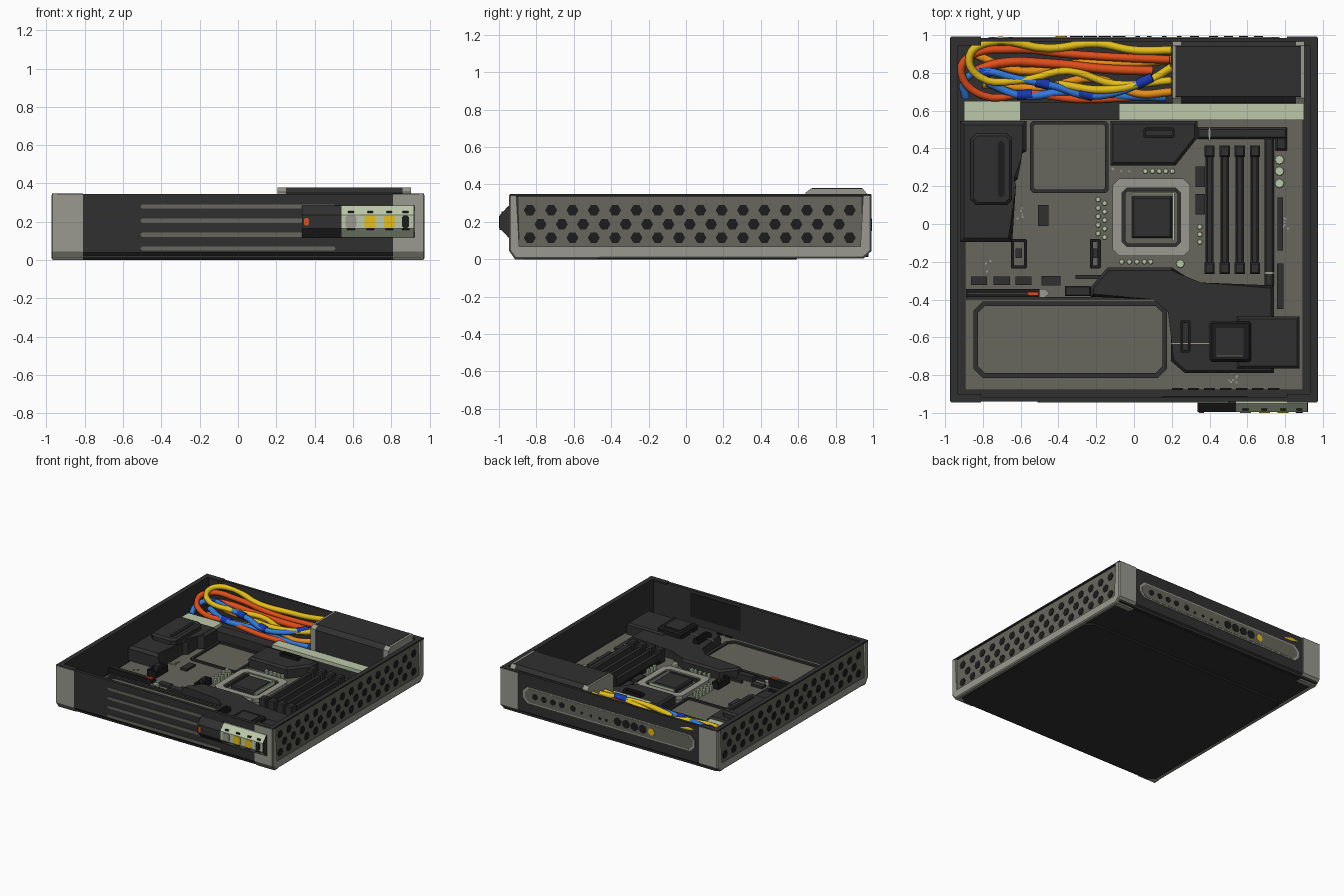
import bpy, bmesh, math, random
from mathutils import Vector

if "Cube" in bpy.data.objects:
    bpy.data.objects.remove(bpy.data.objects["Cube"])
random.seed(3)

COL = {"dark": (.03, .03, .03), "black": (.012, .012, .012), "board_grey": (.135, .135, .11),
       "silver": (.32, .32, .28), "pale_green": (.5, .58, .40), "yellow": (.78, .52, .01),
       "red_orange": (.75, .075, .01), "orange": (.8, .27, .01), "blue": (.03, .2, .75), "navy": (.01, .04, .45)}
MAT = {}
for n, c in COL.items():
    MAT[n] = bpy.data.materials.new(n)
    MAT[n].diffuse_color = (*c, 1)
DZ = 0  # height offset for the group being built


def finish(name, bm, mat):
    bmesh.ops.recalc_face_normals(bm, faces=bm.faces)
    bmesh.ops.translate(bm, verts=bm.verts, vec=(0, 0, DZ))
    me = bpy.data.meshes.new(name)
    bm.to_mesh(me)
    bm.free()
    me.materials.append(MAT[mat])
    ob = bpy.data.objects.new(name, me)
    bpy.context.collection.objects.link(ob)
    return ob


def prism(name, pts, axis, a, b, mat, bev=0):
    """Extrude a 2D outline along an axis from a to b; bev chamfers the b rim."""
    put = {'z': lambda p, h: (p[0], p[1], h), 'x': lambda p, h: (h, p[0], p[1]),
           'y': lambda p, h: (p[0], h, p[1])}[axis]
    bm = bmesh.new()
    lo = [bm.verts.new(put(p, a)) for p in pts]
    hi = [bm.verts.new(put(p, b)) for p in pts]
    n = len(pts)
    bm.faces.new(lo)
    top = bm.faces.new(hi)
    for i in range(n):
        bm.faces.new((lo[i], lo[(i + 1) % n], hi[(i + 1) % n], hi[i]))
    if bev:
        bmesh.ops.bevel(bm, geom=list(top.edges), offset=bev, segments=1, affect='EDGES')
    return finish(name, bm, mat)


def box(name, x0, x1, y0, y1, z0, z1, mat, bev=0):
    return prism(name, [(x0, y0), (x1, y0), (x1, y1), (x0, y1)], 'z', z0, z1, mat, bev)


def octa(x0, x1, y0, y1, c):
    return [(x0 + c, y0), (x1 - c, y0), (x1, y0 + c), (x1, y1 - c),
            (x1 - c, y1), (x0 + c, y1), (x0, y1 - c), (x0, y0 + c)]


def disc(cx, cy, r, n=6):
    return [(cx + r * math.cos(2 * math.pi * i / n), cy + r * math.sin(2 * math.pi * i / n)) for i in range(n)]


def ring(name, rect, w, c, z0, z1, mat):
    """Flat frame with chamfered corners."""
    x0, x1, y0, y1 = rect
    out, inn = octa(x0, x1, y0, y1, c), octa(x0 + w, x1 - w, y0 + w, y1 - w, c * .7)
    bm = bmesh.new()
    V = [[bm.verts.new((*p, z)) for p in pts] for pts, z in ((out, z0), (out, z1), (inn, z1), (inn, z0))]
    for k in range(4):
        A, B = V[k], V[(k + 1) % 4]
        for i in range(8):
            bm.faces.new((A[i], A[(i + 1) % 8], B[(i + 1) % 8], B[i]))
    return finish(name, bm, mat)


# ---- case shell ----
box("floor_tray", -.955, .955, -.925, .975, .012, .05, "dark")
prism("bottom_plate", octa(-.945, .945, -.915, .6, .05), 'z', .02, 0, "dark", .008)
prism("front_panel", [(-.94, .345), (-.94, .04), (-.905, .005), (-.88, .005), (-.915, .05), (-.915, .345)],
      'x', -.81, .81, "dark")
prism("back_panel", [(.985, .345), (.985, .04), (.95, .008), (.92, .008), (.965, .05), (.965, .345)],
      'x', -.81, .81, "dark")
box("front_inner_plate", .15, .6, -.915, -.91, .13, .32, "black")
frame = [(-.945, .345), (-.945, .045), (-.915, .002), (.95, .005), (.992, .045), (.992, .345),
         (.94, .345), (.94, .06), (-.9, .06), (-.9, .345)]
front_post = [(-.946, .343), (-.946, .045), (-.915, 0), (-.87, 0), (-.926, .05), (-.926, .343)]
back_post = [(.993, .343), (.993, .045), (.95, .004), (.91, .004), (.973, .05), (.973, .343)]
for s, side in ((-1, "left"), (1, "right")):
    prism(side + "_side_frame", frame, 'x', s * .945, s * .974, "silver", .008)
    for nm, p in (("front", front_post), ("back", back_post)):
        prism(f"{side}_{nm}_corner_post", p, 'x', s * .81, s * .968, "silver")
    # dark lining and rim over the silver frame
    x0, x1 = sorted((s * .81, s * .972))
    box(side + "_front_lining", x0, x1, -.942, -.9, .335, .348, "dark")
    box(side + "_back_lining", x0, x1, .945, .99, .335, .348, "dark")
    box(side + "_front_inner_lining", x0, x1, -.926, -.915, .03, .348, "dark")
    box(side + "_back_inner_lining", x0, x1, .962, .973, .03, .348, "dark")
    box(side + "_inner_wall", *sorted((s * .932, s * .955)), -.925, .975, .03, .348, "dark")
    box(side + "_top_rim", *sorted((s * .95, s * .971)), -.942, .99, .337, .348, "dark")
    box(side + "_vent_panel", *sorted((s * .955, s * .962)), -.9, .94, .06, .333, "board_grey")
    # vent holes in three staggered rows
    for row, z in enumerate((.115, .187, .262)):
        for i in range(16 - row % 2):
            y = -.835 + .114 * i + .057 * (row % 2)
            prism(side + "_vent_hole", disc(y, z, .032), 'x', s * .96, s * .966, "black")

# ---- front grooves and port module ----
for z in (.06, .132, .205, .28):
    prism("front_stripe", octa(-.51, .51, z - .011, z + .011, .01), 'y', -.938, -.945, "board_grey")
prof = [(-.93, .285), (-.95, .285), (-.996, .235), (-.996, .165), (-.95, .117), (-.93, .117)]
prism("module_dark_half", prof, 'x', .335, .54, "dark")
prism("module_light_half", prof, 'x', .54, .917, "pale_green")
prism("module_end_cap", prof, 'x', .917, .921, "dark")
prism("module_lamp", octa(.345, .37, .18, .22, .006), 'y', -.99, -1.0, "red_orange")
for x, m in ((.59, "silver"), (.69, "yellow"), (.79, "yellow"), (.875, "black")):
    w = .029 if m != "black" else .018
    prism("port_face", octa(x - w, x + w, .168, .232, .008), 'y', -.99, -1.0, m)
    box("port_tab", x - .015, x + .015, -.987, -.96, .242, .256, "black")
    box("port_foot", x - .02, x + .02, -.998, -.98, .157, .167, "black")

# ---- back connector strip ----
prism("connector_plate", octa(-.77, .77, .12, .25, .04), 'y', .98, .989, "silver")
prism("connector_inset", octa(-.75, .75, .13, .24, .035), 'y', .985, .991, "board_grey")
for x, r, m in [(x, .024, "black") for x in (.66, .58, .5, .42, .32)] + \
               [(x, .034, "black") for x in (-.08, -.155, -.23, -.305)] + [(-.385, .03, "yellow")]:
    prism("back_socket", disc(x, .185, r, 8), 'y', .988, .994, m)
for x in (.24, .16, .08, .02):
    prism("back_small_socket", disc(x, .17, .012), 'y', .988, .994, "black")

# ---- divider between board and supply ----
box("divider", -.9, .9, .55, .645, .05, .155, "dark")
box("divider_cap_left", -.9, -.6, .545, .65, .155, .18, "pale_green")
box("divider_cap_right", -.08, .9, .55, .638, .155, .18, "pale_green")

# ---- main board ----
DZ = -.025
box("main_board", -.895, .895, -.88, .55, .07, .1, "board_grey")
prism("left_cover", [(-.92, .545), (-.57, .545), (-.57, .385), (-.615, .36), (-.615, .24), (-.645, .21),
                     (-.645, -.095), (-.92, -.095)], 'z', .1, .215, "dark", .02)
prism("left_cover_top", octa(-.865, -.645, .1, .48, .03), 'z', .2, .26, "dark", .015)
prism("left_cover_slot", octa(-.72, -.685, .14, .44, .015), 'z', .255, .263, "black")
ring("square_panel_border", (-.55, -.135, .165, .545), .018, .015, .1, .115, "dark")
prism("rear_heatsink", [(-.125, .545), (.335, .545), (.335, .455), (.22, .31), (-.125, .31)],
      'z', .1, .185, "dark", .015)
ring("rear_heatsink_clip", (.05, .215, .455, .51), .014, .008, .18, .205, "black")
box("heat_pipe_rear", .335, .81, .45, .51, .1, .14, "dark", .01)
box("heat_pipe_end", .75, .81, .39, .46, .1, .14, "dark", .01)
box("heat_pipe_side", .69, .74, -.4, .46, .1, .14, "dark", .01)
box("pipe_clamp_a", .395, .405, .44, .51, .1, .145, "silver")
box("pipe_clamp_b", .69, .74, -.265, -.255, .1, .145, "silver")

# processor socket
ring("processor_frame", (-.113, .297, -.17, .24), .05, .035, .1, .13, "silver")
ring("processor_gap", (-.065, .249, -.122, .192), .02, .015, .1, .12, "dark")
box("processor_lid", -.01, .2, -.075, .145, .1, .135, "dark", .01)
box("processor_lever_rear", -.01, .215, .158, .168, .1, .137, "pale_green")
box("processor_lever_side", .205, .215, -.09, .168, .1, .137, "pale_green")

# memory sticks
for x in (.4, .48, .56, .64):
    box("memory_slot", x - .022, x + .022, -.265, .415, .1, .125, "black")
    box("memory_stick", x - .012, x + .012, -.22, .37, .12, .18, "dark")
    for y in (.385, -.235):
        box("memory_latch", x - .027, x + .027, y - .03, y + .03, .1, .21, "dark", .008)

# capacitors
caps = [(x, .28, .016) for x in (.06, .098, .133, .168, .203)]
caps += [(x, .13 - .045 * i - (.02 if x > -.17 else 0), .016) for x in (-.19, -.155) for i in range(5)]
caps += [(x, -.2, .016) for x in (-.065, -.025, .015, .055, .088)] + [(.245, -.21, .025)]
caps += [(.348, y, .016) for y in (-.015, -.055, -.095)] + [(.77, y, .027) for y in (.34, .28, .215)]
for x, y, r in caps:
    prism("capacitor", disc(x, y, r, 8), 'z', .1, .14, "pale_green", .004)

# chips and headers
for x, y, w, d in [(.35, .25, .05, .11), (.35, .105, .05, .11), (-.48, .045, .055, .11), (-.82, -.3, .085, .045),
                   (-.7, -.3, .085, .045), (-.585, -.3, .085, .045), (-.44, -.3, .1, .05), (-.24, -.28, .14, .02),
                   (.775, 0, .03, .28), (.775, -.33, .035, .24)]:
    box("chip", x - w / 2, x + w / 2, y - d / 2, y + d / 2, .1, .118, "dark")
for x, w in ((-.61, .085), (-.205, .058)):
    ring("upright_header", (x - w / 2, x + w / 2, -.235, -.08), .016, .004, .1, .15, "black")
    box("header_core", x - w * .2, x + w * .2, -.18, -.13, .1, .17, "dark")
for i in range(7):
    box("edge_part", .2 + .085 * i, .26 + .085 * i, -.878, -.868, .1, .112, "black")
for i in range(30):
    cx, cy = random.choice([(-.8, -.23), (.5, -.82), (-.6, .05), (.77, .0), (-.07, .27)])
    x, y = cx + random.uniform(-.05, .05), cy + random.uniform(-.03, .03)
    box("tiny_part", x, x + .01, y, y + .01, .1, .106, "silver")
box("expansion_slot", -.89, -.5, -.387, -.345, .1, .16, "black")
box("expansion_slot_ridge", -.88, -.56, -.37, -.362, .15, .168, "board_grey")
box("slot_latch", -.56, -.505, -.378, -.36, .15, .17, "red_orange")
prism("slot_tip", [(-.51, -.345), (-.47, -.345), (-.445, -.367), (-.475, -.39), (-.51, -.39)], 'z', .1, .13, "silver")
box("short_slot", -.365, -.23, -.382, -.328, .1, .14, "dark", .006)

# storage plate and front heatsink
ring("storage_border", (-.85, .175, -.815, -.41), .025, .05, .1, .125, "dark")
prism("storage_plate", octa(-.825, .15, -.79, -.435, .035), 'z', .1, .112, "board_grey")
box("storage_rear_rail", -.89, .11, -.4, -.386, .1, .12, "dark")
prism("front_heatsink", [(-.14, -.23), (.2, -.23), (.35, -.325), (.74, -.325), (.74, -.79), (.27, -.79),
                         (.195, -.725), (.195, -.46), (.11, -.385), (-.23, -.385), (-.23, -.335)],
      'z', .1, .175, "dark", .015)
box("front_right_block", .545, .875, -.765, -.49, .1, .19, "dark", .012)
prism("blower", octa(.4, .62, -.73, -.515, .01), 'z', .16, .22, "black", .012)
box("blower_face", .435, .58, -.7, -.55, .21, .225, "dark")
box("blower_lip", .435, .58, -.704, -.696, .215, .229, "board_grey")
ring("heatsink_clip", (.245, .3, -.68, -.51), .014, .006, .17, .205, "black")
box("heatsink_wire", .195, .4, -.637, -.628, .165, .183, "silver")
DZ = 0

# ---- power supply ----
prism("power_supply", [(.64, .05), (.64, .35), (.675, .38), (.94, .38), (.965, .35), (.965, .05)], 'x', .22, .885, "dark")
for x in (.205, .858):
    prism("supply_bracket", [(.638, .1), (.638, .355), (.668, .378), (.945, .378), (.967, .35), (.967, .1)],
          'x', x, x + .045, "silver")


# ---- cables ----
def cable(name, pts, mat, r=.022):
    cu = bpy.data.curves.new(name, 'CURVE')
    cu.dimensions, cu.bevel_depth, cu.bevel_resolution, cu.resolution_u, cu.use_fill_caps = '3D', r, 1, 5, True
    sp = cu.splines.new('BEZIER')
    sp.bezier_points.add(len(pts) - 1)
    for b, p in zip(sp.bezier_points, pts):
        b.co = p
        b.handle_left_type = b.handle_right_type = 'AUTO'
    tmp = bpy.data.objects.new(name + "_path", cu)
    bpy.context.collection.objects.link(tmp)
    me = bpy.data.meshes.new_from_object(tmp.evaluated_get(bpy.context.evaluated_depsgraph_get()))
    bpy.data.objects.remove(tmp)
    me.materials.clear()
    me.materials.append(MAT[mat])
    me.shade_smooth()
    bpy.context.collection.objects.link(bpy.data.objects.new(name, me))


cable("yellow_cable_outer", [(.2, .92, .31), (0, .92, .28), (-.2, .955, .25), (-.45, .93, .26), (-.78, .96, .3),
      (-.87, .89, .29), (-.82, .78, .26), (-.6, .76, .24), (-.35, .81, .23), (-.1, .74, .22), (.2, .76, .27)], "yellow")
cable("yellow_cable_inner", [(.2, .83, .28), (.08, .76, .25), (-.15, .71, .23), (-.4, .74, .22)], "yellow")
cable("red_cable_outer", [(.19, .87, .26), (-.05, .88, .24), (-.35, .9, .23), (-.65, .925, .25), (-.88, .88, .26),
      (-.915, .8, .24), (-.8, .68, .2), (-.55, .69, .18), (-.3, .66, .17), (0, .67, .16)], "red_orange")
cable("red_cable_inner", [(.1, .81, .24), (-.15, .82, .23), (-.45, .85, .22), (-.72, .85, .23), (-.86, .8, .23)],
      "red_orange", .025)
cable("orange_cable_rear", [(.2, .87, .24), (0, .85, .22), (-.3, .85, .2), (-.6, .81, .19), (-.85, .9, .19)], "orange")
cable("orange_cable_front", [(.2, .7, .22), (.02, .69, .19), (-.2, .77, .18), (-.5, .72, .17), (-.8, .74, .16)], "orange")
cable("blue_cable_outer", [(-.89, .67, .16), (-.9, .75, .2), (-.82, .805, .24), (-.62, .77, .24), (-.42, .73, .23),
      (-.25, .68, .21), (-.08, .7, .22), (.08, .77, .26)], "blue")
cable("blue_cable_inner", [(.17, .67, .18), (-.1, .68, .17), (-.35, .7, .18), (-.6, .68, .19), (-.78, .75, .21)], "blue")
# dark sleeves on the blue cables
for a, b in (((.02, .74, .245), (.1, .775, .265)), ((-.52, .752, .237), (-.45, .737, .233)),
             ((-.29, .695, .215), (-.22, .678, .21)), ((-.62, .682, .192), (-.54, .685, .188)),
             ((-.82, .805, .24), (-.76, .8, .243))):
    cable("blue_sleeve", [a, b], "navy", .027)

for m in bpy.data.materials:
    if m.users and not m.is_grease_pencil:
        m.use_nodes = True
        m.node_tree.nodes["Principled BSDF"].inputs["Base Color"].default_value = m.diffuse_color
